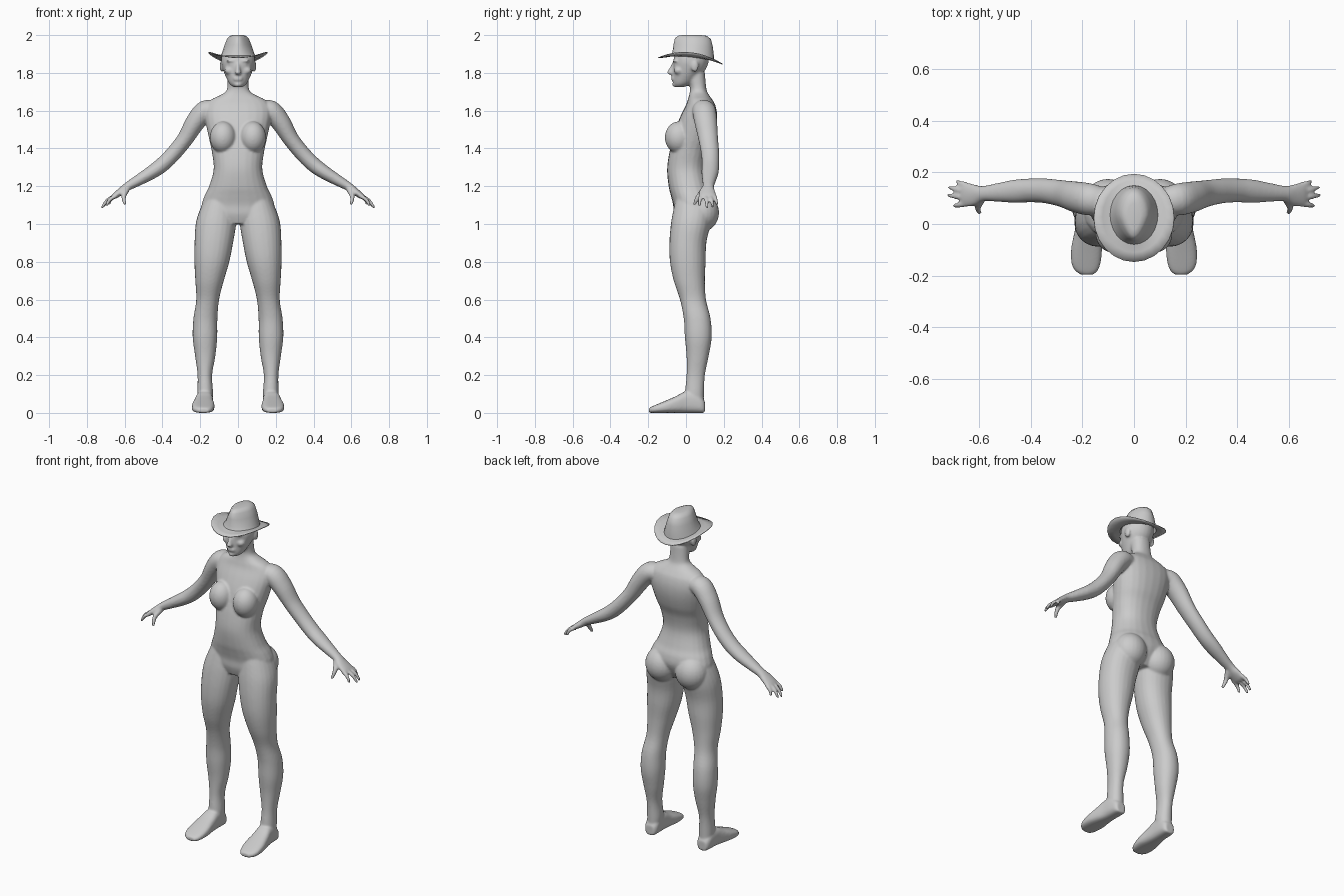
import bpy, bmesh, math
from mathutils import Vector, Matrix

N = 24
Y = Vector((0, 1, 0))


def smooth_rows(rows, steps=5):
    """Catmull-Rom interpolation of section tables."""
    out = []
    for i in range(len(rows) - 1):
        a, b, c, d = (rows[max(i - 1, 0)], rows[i], rows[i + 1], rows[min(i + 2, len(rows) - 1)])
        for k in range(steps):
            t = k / steps
            out.append([0.5 * (2 * q + (r - p) * t + (2 * p - 5 * q + 4 * r - s) * t * t
                               + (3 * q - p - 3 * r + s) * t ** 3) for p, q, r, s in zip(a, b, c, d)])
    return out + [list(rows[-1])]


def skin(bm, rings, side=1, p=2.0):
    """Closed loft through (centre, u, v) superellipse rings; side=-1 mirrors."""
    loops = []
    for c, u, v in rings:
        loop = []
        for k in range(N):
            a = 2 * math.pi * k / N
            ca, sa = math.cos(a), math.sin(a)
            co = (c + u * math.copysign(abs(ca) ** (2 / p), ca)
                  + v * math.copysign(abs(sa) ** (2 / p), sa))
            loop.append(bm.verts.new((co.x * side, co.y, co.z)))
        loops.append(loop)
    for l, m in zip(loops, loops[1:]):
        for k in range(N):
            j = (k + 1) % N
            bm.faces.new((l[k], l[j], m[j], m[k]))
    bm.faces.new(loops[0][::-1])
    bm.faces.new(loops[-1])


def column(bm, rows, side=1, p=2.0):
    """Rows of z, x0, x1, y0, y1."""
    skin(bm, [(Vector(((x0 + x1) / 2, (y0 + y1) / 2, z)), Vector(((x1 - x0) / 2, 0, 0)),
               Vector((0, (y1 - y0) / 2, 0))) for z, x0, x1, y0, y1 in smooth_rows(rows)], side, p)


def limb(bm, rows, side):
    """Rows of x, y, z, thickness radius, y radius."""
    r = smooth_rows(rows)
    rings = []
    for i, q in enumerate(r):
        t = Vector(r[min(i + 1, len(r) - 1)][:3]) - Vector(r[max(i - 1, 0)][:3])
        v = t.cross(Y).normalized()
        u = v.cross(t).normalized()
        rings.append((Vector(q[:3]), u * q[4], v * q[3]))
    skin(bm, rings, side)


def blob(bm, c, r):
    bmesh.ops.create_uvsphere(bm, u_segments=24, v_segments=16, radius=1,
                              matrix=Matrix.Translation(c) @ Matrix.Diagonal((*r, 1)))


def finish(bm, name):
    bmesh.ops.recalc_face_normals(bm, faces=bm.faces)
    me = bpy.data.meshes.new(name)
    bm.to_mesh(me)
    bm.free()
    ob = bpy.data.objects.new(name, me)
    bpy.context.collection.objects.link(ob)
    return ob


body = bmesh.new()

# torso and neck
torso = [(1.0, .09, -.05, .10), (1.05, .185, -.065, .13), (1.1, .193, -.068, .15),
         (1.15, .177, -.08, .145), (1.2, .153, -.092, .125), (1.29, .129, -.1, .105),
         (1.38, .138, -.088, .118), (1.45, .153, -.07, .145), (1.52, .168, -.05, .162),
         (1.58, .178, -.025, .165), (1.63, .17, 0, .155), (1.66, .14, .01, .138),
         (1.68, .098, .016, .124), (1.70, .066, .02, .112), (1.73, .056, .02, .106),
         (1.80, .055, 0, .10)]
column(body, [(z, -w, w, a, b) for z, w, a, b in torso], p=2.25)

# head and face
head = [(1.724, .022, -.055, -.015), (1.742, .045, -.068, .03), (1.78, .065, -.07, .07),
        (1.82, .08, -.07, .105), (1.86, .089, -.068, .12), (1.90, .084, -.058, .12),
        (1.935, .06, -.035, .10), (1.95, .03, 0, .06)]
column(body, [(z, -w, w, a, b) for z, w, a, b in head])
nose = [(1.790, .010, -.085), (1.800, .017, -.102), (1.82, .012, -.091), (1.852, .009, -.074)]
column(body, [(z, -w, w, a, -.05) for z, w, a in nose])
for z in (1.764, 1.774):
    blob(body, (0, -.066, z), (.025, .013, .006))
blob(body, (0, -.057, 1.738), (.022, .016, .014))

leg = [(.04, .14, .21, .01, .095), (.1, .132, .215, -.005, .095), (.2, .137, .214, .003, .1),
       (.3, .12, .227, .003, .12), (.4, .11, .24, -.006, .136), (.5, .109, .236, -.012, .13),
       (.6, .1, .221, -.032, .106), (.7, .075, .226, -.065, .1), (.8, .046, .231, -.085, .104),
       (.9, .026, .23, -.088, .108), (1.0, .01, .224, -.08, .13), (1.08, .01, .2, -.066, .14),
       (1.15, .02, .165, -.05, .12)]
foot = [(.1, .175, .026, .06), (.085, .175, .038, .08), (.05, .176, .043, .11), (0, .178, .046, .115),
        (-.05, .182, .053, .09), (-.1, .184, .06, .068), (-.15, .186, .057, .047),
        (-.18, .185, .045, .034), (-.196, .182, .025, .025)]
arm = [(.11, .09, 1.60, .045, .05), (.17, .095, 1.60, .056, .062), (.225, .105, 1.54, .052, .06),
       (.28, .118, 1.45, .043, .052), (.34, .128, 1.375, .041, .048), (.40, .13, 1.315, .04, .046),
       (.46, .127, 1.272, .036, .045), (.53, .122, 1.23, .029, .036), (.585, .118, 1.198, .023, .03),
       (.62, .113, 1.172, .02, .042), (.655, .113, 1.147, .015, .047), (.667, .113, 1.138, .009, .042)]
fingers = [((.645, .15, 1.15), (.685, .165, 1.10)), ((.65, .127, 1.15), (.717, .143, 1.087)),
           ((.65, .103, 1.15), (.722, .112, 1.084)), ((.645, .078, 1.15), (.698, .07, 1.094))]

for s in (1, -1):
    # legs and feet
    column(body, leg, s, 2.15)
    skin(body, [(Vector((x, y, h / 2)), Vector((w, 0, 0)), Vector((0, 0, h / 2)))
                for y, x, w, h in smooth_rows(foot)], s, 2.8)
    blob(body, (s * .1, .085, 1.06), (.095, .09, .1))
    # chest
    blob(body, (s * .079, -.038, 1.458), (.07, .074, .085))
    # arms and hands
    limb(body, arm, s)
    for a, b in fingers:
        mid = (Vector(a) + Vector(b)) / 2 + Vector((.008, 0, .006))
        limb(body, [(*a, .011, .012), (*mid, .0105, .0105), (*b, .007, .007)], s)
    limb(body, [(.59, .1, 1.182, .017, .017), (.605, .066, 1.145, .013, .014),
                (.598, .043, 1.102, .008, .008)], s)
    # brows, eyes, cheeks, ears
    blob(body, (s * .034, -.055, 1.864), (.03, .015, .008))
    blob(body, (s * .034, -.052, 1.845), (.014, .012, .008))
    blob(body, (s * .044, -.038, 1.812), (.028, .026, .022))
    blob(body, (s * .086, .047, 1.835), (.011, .02, .03))

# fuse the parts into one smooth skin
figure = finish(body, "body")
rm = figure.modifiers.new("fuse", 'REMESH')
rm.mode = 'VOXEL'
rm.voxel_size = .0065
rm.use_smooth_shade = True
sm = figure.modifiers.new("soften", 'SMOOTH')
sm.factor = .5
sm.iterations = 5

# hat: z, half width, front y, back y, backward slope, side lift, front pinch
hat_rows = [(1.863, .156, -.147, .194, .1, .045, 0), (1.870, .122, -.11, .168, .1, .022, 0),
            (1.878, .092, -.078, .148, .12, .008, 0), (1.90, .084, -.07, .146, .1, .004, .1),
            (1.945, .07, -.064, .14, .05, 0, .25), (1.98, .056, -.057, .13, .02, 0, .35),
            (1.994, .043, -.043, .11, 0, 0, .35), (1.998, .025, -.02, .08, 0, 0, .3)]
hat = bmesh.new()
prev = None
for z, w, y0, y1, slope, lift, pinch in hat_rows:
    ring = []
    for k in range(N):
        a = 2 * math.pi * k / N
        x, y = w * math.cos(a), (y0 + y1) / 2 + (y1 - y0) / 2 * math.sin(a)
        x *= 1 - pinch * max(0, -math.sin(a))
        ring.append(hat.verts.new((x, y, z - slope * (y - .023) + lift * math.cos(a) ** 2)))
    if prev:
        for k in range(N):
            j = (k + 1) % N
            hat.faces.new((prev[k], prev[j], ring[j], ring[k]))
    prev = ring
hat.faces.new(prev)
hat_ob = finish(hat, "hat")
so = hat_ob.modifiers.new("felt", 'SOLIDIFY')
so.thickness = .004
so.offset = 0
bpy.context.view_layer.objects.active = hat_ob
hat_ob.select_set(True)
bpy.ops.object.shade_smooth_by_angle(angle=math.radians(40))
